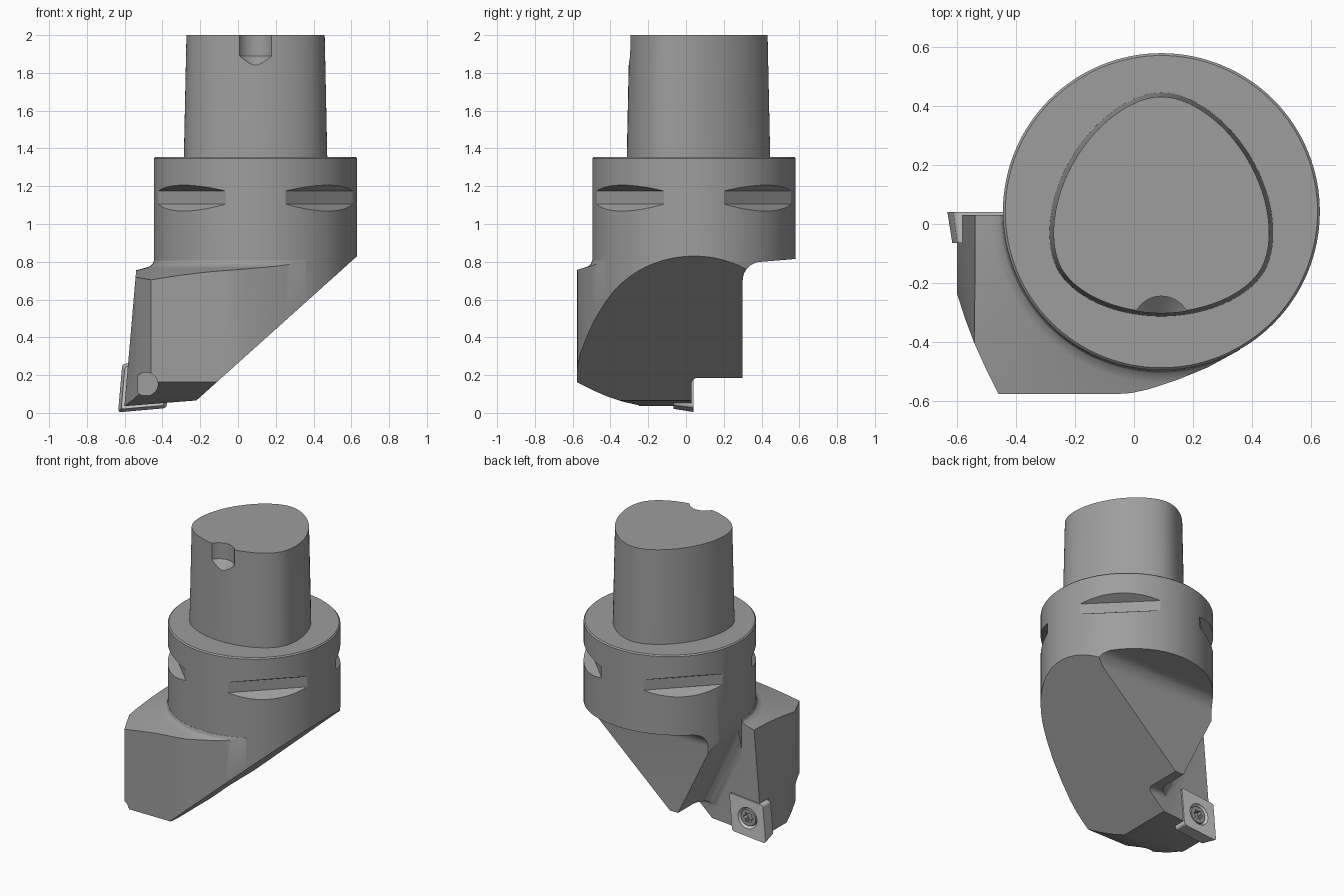
import bpy, bmesh
from math import sin, cos, pi, radians
from mathutils import Matrix, Vector

if "Cube" in bpy.data.objects:
    bpy.data.objects.remove(bpy.data.objects["Cube"])

CX, CY, R = 0.093, 0.042, 0.538          # flange axis and radius
AXIS = Matrix.Translation((CX, CY, 0))
PLACE = {'x': lambda u, v, a: (a, u, v),
         'y': lambda u, v, a: (u, a, v),
         'z': lambda u, v, a: (u, v, a)}


def finish(name, bm):
    bmesh.ops.recalc_face_normals(bm, faces=bm.faces)
    me = bpy.data.meshes.new(name)
    bm.to_mesh(me)
    bm.free()
    ob = bpy.data.objects.new(name, me)
    bpy.context.collection.objects.link(ob)
    return ob


def loft(name, rings):
    """Skin closed rings of equal length and cap both ends."""
    bm = bmesh.new()
    vs = [[bm.verts.new(p) for p in ring] for ring in rings]
    n = len(vs[0])
    for a, b in zip(vs, vs[1:]):
        for i in range(n):
            bm.faces.new((a[i], a[(i + 1) % n], b[(i + 1) % n], b[i]))
    bm.faces.new(vs[0])
    bm.faces.new(vs[-1])
    return finish(name, bm)


def prism(name, pts, axis, a, b, round_start=0):
    ob = loft(name, [[PLACE[axis](u, v, h) for u, v in pts] for h in (a, b)])
    if round_start:                       # round the edges of the first cap
        bm = bmesh.new()
        bm.from_mesh(ob.data)
        k = 'xyz'.index(axis)
        edges = [e for e in bm.edges if all(abs(v.co[k] - a) < 1e-5 for v in e.verts)]
        bmesh.ops.bevel(bm, geom=edges, offset=round_start, segments=6,
                        profile=0.5, affect='EDGES')
        bm.to_mesh(ob.data)
        bm.free()
    return ob


def turned(name, profile, axis, c, n=128):
    """Stack of circles (radius, position along axis) around centre c."""
    return loft(name, [[PLACE[axis](c[0] + r * cos(2 * pi * i / n), c[1] + r * sin(2 * pi * i / n), h)
                        for i in range(n)] for r, h in profile])


def boolean(ob, tool, op='DIFFERENCE'):
    m = ob.modifiers.new(op, 'BOOLEAN')
    m.object, m.operation, m.solver = tool, op, 'EXACT'
    bpy.context.view_layer.objects.active = ob
    bpy.ops.object.modifier_apply(modifier=m.name)
    bpy.data.objects.remove(tool)


def arc(cx, cy, r, a0, a1, n=8):
    return [(cx + r * cos(radians(a0 + (a1 - a0) * i / n)),
             cy + r * sin(radians(a0 + (a1 - a0) * i / n))) for i in range(n + 1)]


# insert outline: 80 degree rhombus with rounded corners
L, TIP = 0.257, Vector((-0.635, 0.003))
e1 = Vector((cos(radians(5)), sin(radians(5)))) * L
e2 = Vector((cos(radians(85)), sin(radians(85)))) * L
MID = TIP + (e1 + e2) / 2
corners = [TIP, TIP + e1, TIP + e1 + e2, TIP + e2]
outline = []
for i, c in enumerate(corners):
    p = c + (corners[i - 1] - c).normalized() * 0.018
    q = c + (corners[(i + 1) % 4] - c).normalized() * 0.018
    outline += [p * (1 - t) ** 2 + c * 2 * t * (1 - t) + q * t * t for t in (0, .25, .5, .75, 1)]

# head block with conical shoulder, joined to the flange cylinder
plan = [(-0.62, 0.03), (-0.62, -0.18), (-0.60, -0.24), (-0.572, -0.325), (-0.54, -0.41),
        (-0.502, -0.493), (-0.46, -0.578), (-0.07, -0.578), (-0.01, -0.574), (0.05, -0.561),
        (0.15, -0.528), (0.25, -0.487), (0.36, -0.427), (0.36, 0.03)]
body = prism("holder_body", plan, 'z', -0.1, 0.95)
boolean(body, turned("shoulder_limit", [(1.0, -0.2), (1.0, 0.66), (0.58, 0.769), (0.56, 0.776),
                                        (0.546, 0.788), (0.539, 0.806), (0.45, 0.807)], 'z', (CX, CY)), 'INTERSECT')
boolean(body, turned("flange", [(R, -0.15), (R, 1.347), (R - 0.008, 1.355)], 'z', (CX, CY)), 'UNION')

# diagonal underside and bottom relief, left flank, curved front relief
boolean(body, prism("underside_cut", [(-0.8, 0.02), (-0.22, 0.066), (0.8, 0.982), (0.8, -0.3),
                                      (-0.8, -0.3)], 'y', -1, 1))
boolean(body, prism("flank_cut", [(-0.518, 1.0), (-0.613, -0.1), (-1, -0.1), (-1, 1.0)], 'y', -1, 1))
boolean(body, prism("front_relief_cut", [(-0.7, 0.23), (-0.578, 0.163), (-0.5, 0.123), (-0.42, 0.088),
                                         (-0.34, 0.061), (-0.25, 0.04), (-0.2, -0.3), (-0.7, -0.3)], 'x', -1, 1))

# rear step under the flange
boolean(body, prism("rear_step_cut", [(0.3, -0.2)] + arc(0.4, 0.70, 0.1, 180, 90) +
                    [(0.58, 0.815), (0.8, 0.833), (0.8, -0.2)], 'x', -1.2, 1.2))
# chip pocket with a wide concave wall, and the lower clearance behind the insert
boolean(body, prism("chip_pocket_cut", [(-1, 0.9), (-0.455, 0.9), (-0.41, 0.72), (-0.15, 0.185),
                                        (-0.15, -0.3), (-1, -0.3)], 'y', 0.03, 1, 0.11))
boolean(body, prism("lower_clearance_cut", [(-1, 0.185), (0.4, 0.185), (0.4, -0.3), (-1, -0.3)],
                    'y', 0.0301, 1, 0.03))
boolean(body, prism("insert_seat_cut", outline, 'y', -0.065, 0.2))
boolean(body, turned("screw_exit_cut", [(0.063, -0.8), (0.063, -0.43)], 'y', (-0.487, 0.152), 48))

# four gripper grooves on the flange diagonals
for k in range(4):
    g = prism("groove_cut", [(0.476, 1.105), (0.476, 1.175), (0.62, 1.247), (0.62, 1.02)], 'y', -0.5, 0.5)
    g.data.transform(AXIS @ Matrix.Rotation(radians(45 + 90 * k), 4, 'Z'))
    boolean(body, g)


# tapered three-lobed shank, constant width
def lobed(r, e, z, n=120):
    ring = []
    for i in range(n):
        t = 2 * pi * i / n
        h, d = r - e * sin(3 * t), -3 * e * cos(3 * t)
        ring.append((CX + h * cos(t) - d * sin(t), CY + h * sin(t) + d * cos(t), z))
    return ring


shank = loft("tapered_shank", [lobed(0.380, 0.024, 1.34), lobed(0.366, 0.024, 2.0)])
boolean(shank, turned("key_notch_cut", [(0.003, 1.81), (0.0975, 1.89), (0.0975, 2.1)], 'z', (CX, -0.3425), 64))

# cutting insert with clearance flanks and countersunk hole
small = [MID + (p - MID) * 0.88 for p in outline]
insert = loft("cutting_insert", [[(p.x, h, p.y) for p in ring] for ring, h in
                                 ((small, -0.065), (outline, 0.04))])
boolean(insert, turned("insert_hole_cut", [(0.05, -0.1), (0.05, 0.0), (0.072, 0.035), (0.072, 0.1)], 'y', MID, 48))

# clamping screw with six-lobed socket
screw = turned("clamp_screw", [(0.045, -0.08), (0.045, -0.005), (0.06, 0.022), (0.056, 0.032)], 'y', MID, 48)
lobes = [(MID.x + (0.03 + 0.006 * cos(6 * t)) * cos(t), MID.y + (0.03 + 0.006 * cos(6 * t)) * sin(t))
         for t in (2 * pi * i / 48 for i in range(48))]
boolean(screw, prism("socket_cut", lobes, 'y', 0.0, 0.1))

# dark steel holder, lighter insert, smooth shading
steel = bpy.data.materials.new("dark_steel")
steel.diffuse_color = (0.34, 0.34, 0.34, 1)
steel.use_nodes = True
steel.node_tree.nodes["Principled BSDF"].inputs["Base Color"].default_value = steel.diffuse_color
for ob in (body, shank, insert, screw):
    if ob is not insert:
        ob.data.materials.clear()
        ob.data.materials.append(steel)
    bpy.ops.object.select_all(action='DESELECT')
    ob.select_set(True)
    bpy.context.view_layer.objects.active = ob
    bpy.ops.object.shade_smooth_by_angle(angle=radians(25))
